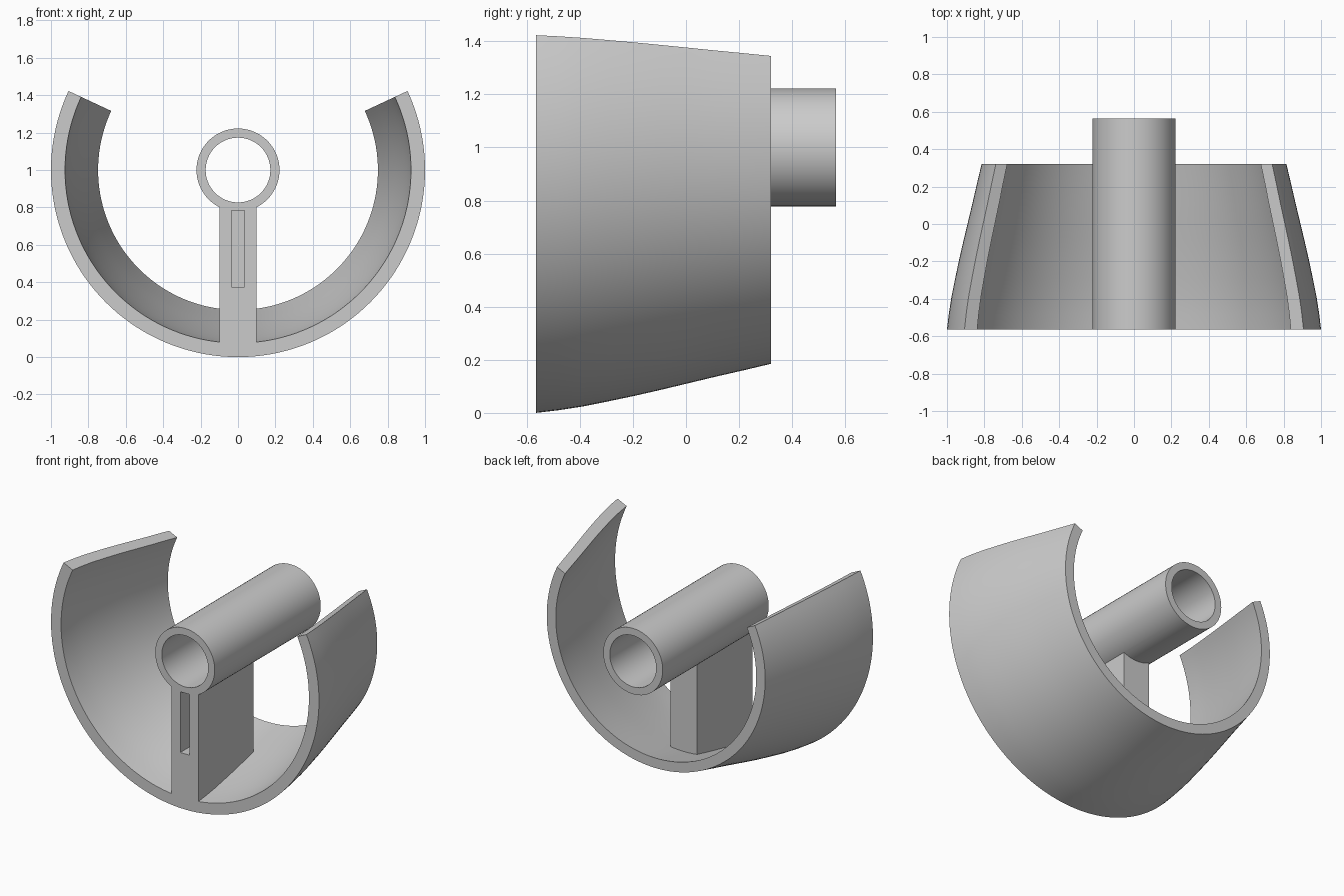
import bpy, bmesh
from math import cos, sin, radians, tau

cube = bpy.data.objects.get("Cube")
if cube:
    bpy.data.objects.remove(cube)

AXIS_Z = 1.0
FRONT = -0.565

grey = bpy.data.materials.new("plain grey")
grey.use_nodes = True
grey.diffuse_color = (0.6, 0.6, 0.6, 1)
grey.node_tree.nodes["Principled BSDF"].inputs["Base Color"].default_value = (0.6, 0.6, 0.6, 1)


def finish(name, bm):
    bmesh.ops.recalc_face_normals(bm, faces=bm.faces)
    mesh = bpy.data.meshes.new(name)
    bm.to_mesh(mesh)
    bm.free()
    mesh.materials.append(grey)
    obj = bpy.data.objects.new(name, mesh)
    bpy.context.collection.objects.link(obj)
    return obj


def sweep(name, section, start, span, steps):
    """Turn a closed (radius, y) section about the tube axis."""
    bm = bmesh.new()
    full = span >= tau
    rings = []
    for i in range(steps if full else steps + 1):
        a = start + span * i / steps
        rings.append([bm.verts.new((r * cos(a), y, AXIS_Z + r * sin(a))) for r, y in section])
    n = len(section)
    for i in range(steps):
        p, q = rings[i], rings[(i + 1) % len(rings)]
        for j in range(n):
            k = (j + 1) % n
            bm.faces.new((p[j], p[k], q[k], q[j]))
    if not full:
        bm.faces.new(rings[0])
        bm.faces.new(rings[-1])
    return finish(name, bm)


def prism(name, half_width, outline):
    """Extrude a (y, z) outline symmetrically across x."""
    bm = bmesh.new()
    left = [bm.verts.new((half_width, y, z)) for y, z in outline]
    right = [bm.verts.new((-half_width, y, z)) for y, z in outline]
    bm.faces.new(left)
    bm.faces.new(right)
    for j in range(len(outline)):
        k = (j + 1) % len(outline)
        bm.faces.new((left[j], left[k], right[k], right[j]))
    return finish(name, bm)


def combine(target, other, operation):
    mod = target.modifiers.new(operation.title(), 'BOOLEAN')
    mod.operation = operation
    mod.solver = 'EXACT'
    mod.object = other
    bpy.context.view_layer.objects.active = target
    bpy.ops.object.modifier_apply(modifier=mod.name)
    bpy.data.objects.remove(other)


# Open tapering shell, curved along its length
outer = [(1.0, FRONT), (0.99, -0.48), (0.976, -0.39), (0.956, -0.29), (0.935, -0.19),
         (0.912, -0.09), (0.888, 0.01), (0.864, 0.11), (0.84, 0.215), (0.815, 0.32)]
inner = [(r - 0.075 + 0.009 * (y - FRONT), y) for r, y in reversed(outer)]
body = sweep("shell_with_strut_and_tube", outer + inner, radians(-205), radians(230), 92)

# Strut between shell and tube
strut = prism("strut", 0.1, [(FRONT, 0.04), (0.025, 0.155), (0.025, 0.815), (FRONT, 0.815)])
combine(body, strut, 'UNION')

# Central tube
tube = sweep("tube", [(0.222, FRONT), (0.222, 0.565), (0.173, 0.565), (0.173, FRONT)], 0, tau, 64)
combine(body, tube, 'UNION')

# Blind slot in the front of the strut
slot = prism("slot_cutter", 0.035, [(FRONT - 0.1, 0.375), (-0.07, 0.375), (-0.07, 0.785), (FRONT - 0.1, 0.785)])
slot.hide_render = True
combine(body, slot, 'DIFFERENCE')

bpy.ops.object.select_all(action='DESELECT')
body.select_set(True)
bpy.context.view_layer.objects.active = body
bpy.ops.object.shade_smooth_by_angle(angle=radians(30))
